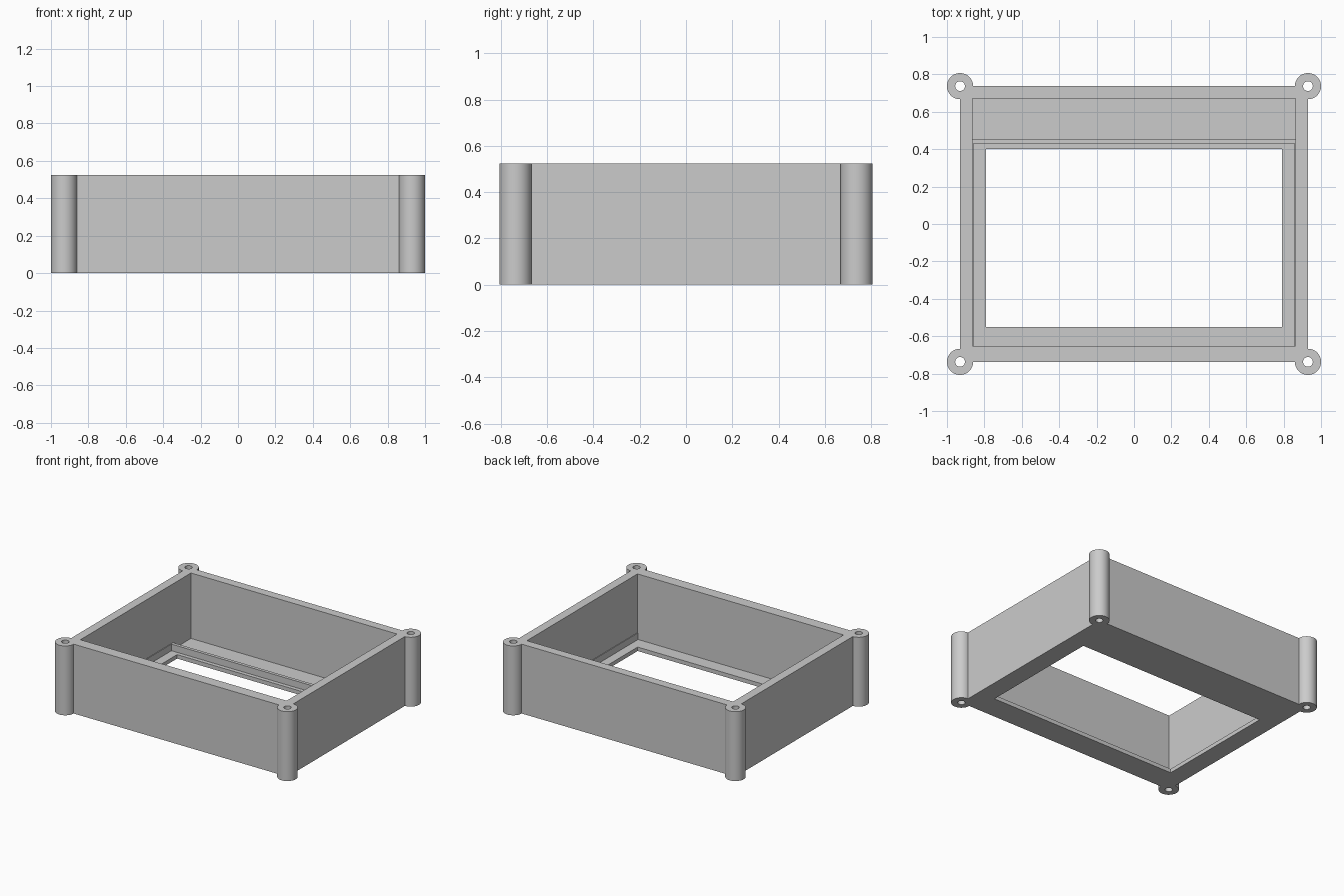
import bpy
import math

old = bpy.data.objects.get("Cube")
if old:
    bpy.data.objects.remove(old, do_unlink=True)

HEIGHT = 0.525
FLOOR = 0.03
POST_X, POST_Y = 0.93, 0.737

grey = bpy.data.materials.new("light grey plastic")
grey.use_nodes = True
colour = (0.6, 0.6, 0.6, 1)
grey.diffuse_color = colour
grey.node_tree.nodes["Principled BSDF"].inputs["Base Color"].default_value = colour


def block(name, x, y, z):
    """Box from (min, max) pairs."""
    spans = (x, y, z)
    bpy.ops.mesh.primitive_cube_add(size=1, location=[sum(s) / 2 for s in spans])
    ob = bpy.context.object
    ob.name = name
    ob.scale = [s[1] - s[0] for s in spans]
    bpy.ops.object.transform_apply(location=True, rotation=False, scale=True)
    ob.data.materials.append(grey)
    return ob


def cylinder(name, x, y, radius, z, sides):
    bpy.ops.mesh.primitive_cylinder_add(vertices=sides, radius=radius, depth=z[1] - z[0],
                                        location=(x, y, sum(z) / 2))
    ob = bpy.context.object
    ob.name = name
    ob.data.materials.append(grey)
    return ob


def combine(target, other, operation):
    """Apply a boolean and discard the helper."""
    mod = target.modifiers.new(operation.lower(), "BOOLEAN")
    mod.operation = operation
    mod.solver = "EXACT"
    mod.object = other
    bpy.context.view_layer.objects.active = target
    bpy.ops.object.modifier_apply(modifier=mod.name)
    bpy.data.objects.remove(other, do_unlink=True)


# Outer shell with four round corner posts
case = block("case_body", (-POST_X, POST_X), (-POST_Y, POST_Y), (0, HEIGHT))
corners = [(sx * POST_X, sy * POST_Y) for sx in (-1, 1) for sy in (-1, 1)]
for x, y in corners:
    combine(case, cylinder("corner_post", x, y, 0.07, (0, HEIGHT), 64), "UNION")

# Hollow rear bay, screen recess with slim side liners, rib left between them
cavity = block("cavity", (-0.863, 0.863), (-0.652, 0.67), (0.08, 1))
rear_bay = block("rear_bay", (-0.863, 0.863), (0.455, 0.67), (FLOOR, 0.3))
recess = block("screen_recess", (-0.858, 0.858), (-0.652, 0.43), (FLOOR, 0.3))
window = block("window", (-0.79, 0.79), (-0.55, 0.40), (-1, 0.3))
for cutter in (cavity, rear_bay, recess, window):
    combine(case, cutter, "DIFFERENCE")

# Screw holes through the posts
for x, y in corners:
    combine(case, cylinder("screw_hole", x, y, 0.026, (-1, 1), 32), "DIFFERENCE")

bpy.ops.object.select_all(action="DESELECT")
case.select_set(True)
bpy.context.view_layer.objects.active = case
bpy.ops.object.shade_smooth_by_angle(angle=math.radians(30))
